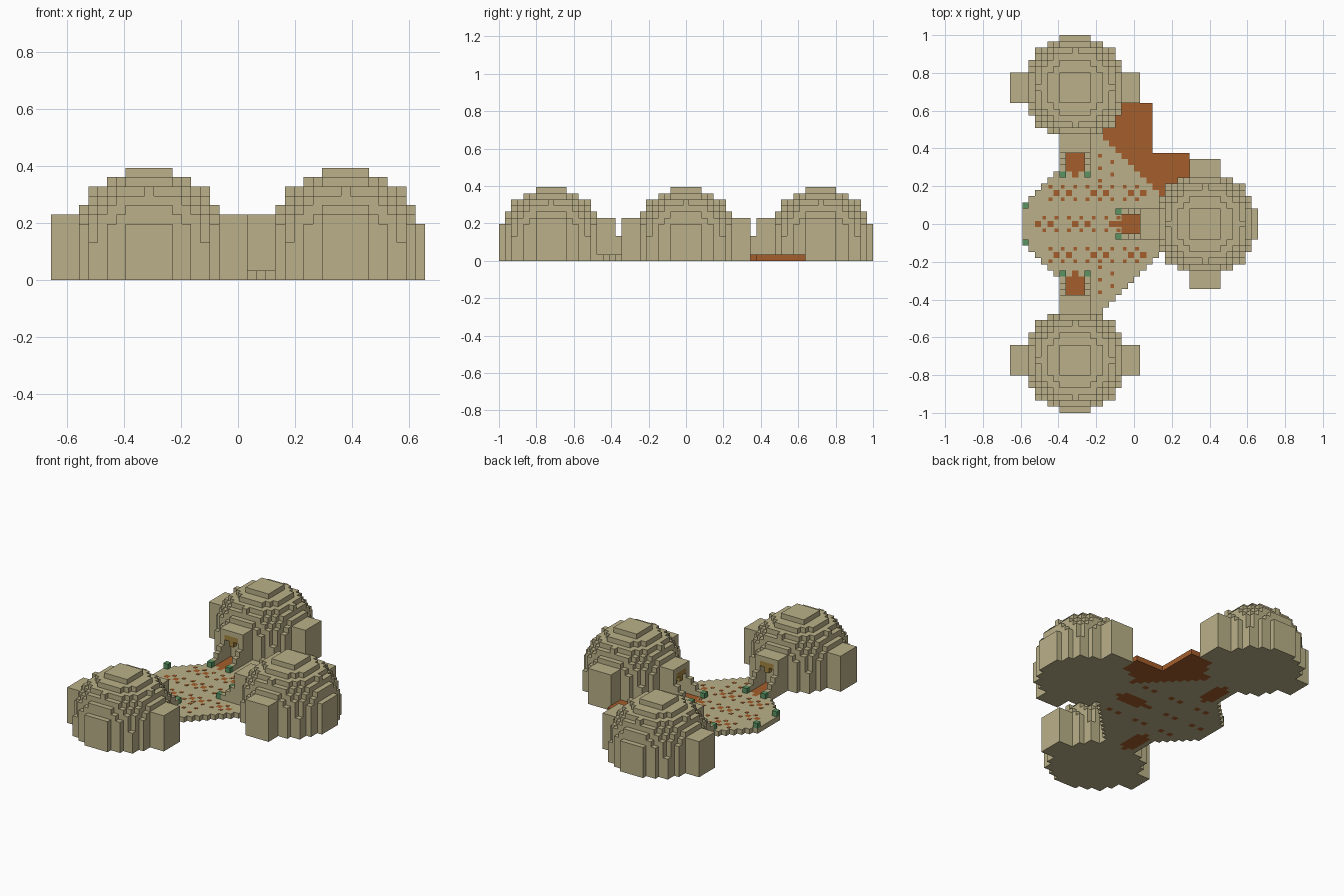
import bpy, bmesh
from mathutils import Vector

if "Cube" in bpy.data.objects:
    bpy.data.objects.remove(bpy.data.objects["Cube"])

U = 2 / 61                       # block size
OFFSET = Vector((-20, -0.5, 0))  # block grid to centred model


def material(name, rgb):
    m = bpy.data.materials.new(name)
    m.use_nodes = True
    m.diffuse_color = (*rgb, 1)
    m.node_tree.nodes["Principled BSDF"].inputs["Base Color"].default_value = (*rgb, 1)
    return m


SAND = material("sandstone", (0.49, 0.434, 0.246))
CLAY = material("orange_clay", (0.376, 0.112, 0.025))
GREEN = material("plant_green", (0.10, 0.29, 0.12))
GOLD = material("old_gold", (0.36, 0.23, 0.05))

AXES = [Vector(a) for a in ((1, 0, 0), (0, 1, 0), (0, 0, 1))]


def finish(name, bm, mat):
    bmesh.ops.remove_doubles(bm, verts=bm.verts, dist=U / 1000)
    mesh = bpy.data.meshes.new(name)
    bm.to_mesh(mesh)
    bm.free()
    mesh.materials.append(mat)
    obj = bpy.data.objects.new(name, mesh)
    bpy.context.collection.objects.link(obj)
    return obj


def blocks(name, cells, mat):
    """Outer skin of a set of unit blocks."""
    cells = set(cells)
    bm = bmesh.new()
    for c in cells:
        mid = Vector(c) + OFFSET + Vector((0.5, 0.5, 0.5))
        for i in range(3):
            p, q = AXES[(i + 1) % 3] / 2, AXES[(i + 2) % 3] / 2
            for s in (1, -1):
                n = AXES[i] * s
                if tuple(int(a + b) for a, b in zip(c, n)) in cells:
                    continue
                f = mid + n / 2
                ring = [f - p - q, f + p - q, f + p + q, f - p + q][::s]
                bm.faces.new([bm.verts.new(v * U) for v in ring])
    return finish(name, bm, mat)


def box(u, v, z):
    return {(a, b, c) for a in range(u[0], u[1] + 1)
            for b in range(v[0], v[1] + 1) for c in range(z[0], z[1] + 1)}


# One hut in its own frame: u points to the courtyard, v runs sideways
dome = {(u, v, z) for u, v, z in box((-8, 8), (-8, 8), (0, 11))
        if u * u + v * v + max(0, z - 3) ** 2 <= 72}
porches = box((-2, 2), (-10, 10), (0, 6)) | box((0, 10), (-2, 2), (0, 6))
path = box((9, 13), (-1, 1), (0, 0)) | {(8, 0, 0), (14, 0, 0)}
sign = box((10, 10), (-1, 1), (5, 5)) | {(10, 0, 4)}
doorway = box((9, 10), (-1, 1), (1, 4))
shell = (dome | porches) - doorway - path - sign
walls = {c for i in range(3) for s in (-2, 2)
         for c in box((11 + i, 11 + i), (s, s), (0, 3 - i))}
plants = {(14, -2, 1), (14, 2, 1)}

huts = {"front": ((10, -22), (0, 1)),
        "back": ((10, 22), (0, -1)),
        "left": ((31, 0), (-1, 0))}
taken = set()


def place(cells, hut):
    (cx, cy), (dx, dy) = huts[hut]
    return {(cx + u * dx - v * dy, cy + u * dy + v * dx, z) for u, v, z in cells}


for hut in huts:
    for part, cells, mat in (("dome_hut", shell, SAND), ("entry_path", path, CLAY),
                             ("stepped_walls", walls, SAND), ("door_sign", sign, GOLD),
                             ("entry_plants", plants, GREEN)):
        placed = place(cells, hut)
        taken |= placed
        blocks(f"{hut}_{part}", placed, mat)

# Courtyard floor with an orange tile pattern
floor = {(x, y, 0) for x in range(2, 28) for y in range(-14, 15)
         if abs(y) <= min(x + 1, 28 - x)} - taken


def tiled(x, y):
    return abs(y) in (0, 5) and 4 <= x <= 21 and x % 3 != 2 and (x + y) % 2 == 0


tiles = {c for c in floor if tiled(c[0], c[1])}
blocks("courtyard_floor", floor - tiles, SAND)
blocks("courtyard_tiles", tiles, CLAY)

# Small inlays around the tile rows
bm = bmesh.new()
for x, y, z in sorted(floor - tiles):
    band = abs(y) in (1, 4, 6) and 5 <= x <= 21 and (x + y) % 2 == 0
    column = x in (14, 16) and 7 <= abs(y) <= 11 and (x // 2 + y) % 2 == 0
    if band or column:
        mid = (Vector((x + 0.5, y + 0.5, 1.02)) + OFFSET) * U
        made = bmesh.ops.create_cube(bm, size=1)["verts"]
        bmesh.ops.scale(bm, verts=made, vec=(U * 0.6, U * 0.6, U * 0.08))
        bmesh.ops.translate(bm, verts=made, vec=mid)
finish("courtyard_inlays", bm, CLAY)

# Clay yard between the back and left huts
yard = {(x, y, 0) for x in range(14, 29) for y in range(4, 20)
        if x + y > 28 and (x <= 22 or y <= 11)} - taken
blocks("clay_yard", yard, CLAY)

# Plants on the open edge of the courtyard
blocks("edge_plants", {(2, 3, 1), (2, -3, 1)}, GREEN)
